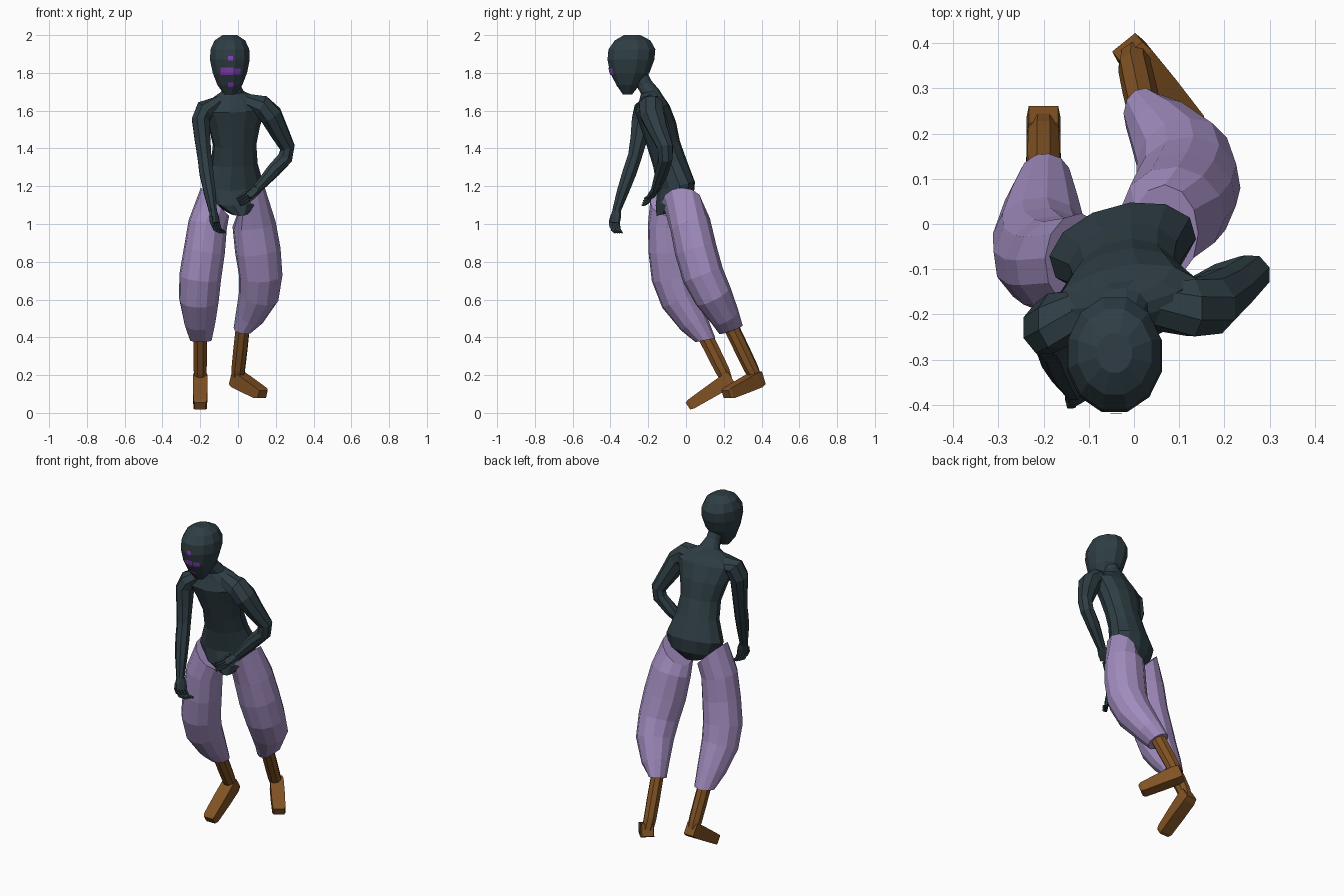
import bpy, math
from mathutils import Vector as V
from mathutils.bvhtree import BVHTree


def mat(name, rgb):
    m = bpy.data.materials.new(name)
    m.diffuse_color = (*rgb, 1)
    return m


DARK = mat("dark slate", (0.028, 0.048, 0.058))
LILAC = mat("lilac cloth", (0.36, 0.265, 0.52))
BROWN = mat("brown leather", (0.22, 0.085, 0.017))
PURPLE = mat("face purple", (0.23, 0.05, 0.47))


def make(name, verts, faces, material):
    me = bpy.data.meshes.new(name)
    me.from_pydata([tuple(v) for v in verts], [], faces)
    me.materials.append(material)
    ob = bpy.data.objects.new(name, me)
    bpy.context.collection.objects.link(ob)
    return ob


def loft(name, rings, material, sides=10, yaw=0, normals={}, phase=0.5):
    """Skin of rings (x, y, z, half width, half depth[, yaw]) along a path."""
    pts = [V(r[:3]) for r in rings]
    n = len(pts)
    verts, faces = [], []
    for i, r in enumerate(rings):
        t = V(normals[i]) if i in normals else pts[min(i + 1, n - 1)] - pts[max(i - 1, 0)]
        t.normalize()
        a = math.radians(r[5] if len(r) > 5 else yaw)
        u = V((math.cos(a), math.sin(a), 0))
        u = (u - t * u.dot(t)).normalized()
        w = t.cross(u)
        for k in range(sides):
            b = 2 * math.pi * (k + phase) / sides
            verts.append(pts[i] + u * r[3] * math.cos(b) + w * r[4] * math.sin(b))
    for i in range(n - 1):
        for k in range(sides):
            j = (k + 1) % sides
            faces.append((i * sides + k, i * sides + j, (i + 1) * sides + j, (i + 1) * sides + k))
    faces.append(tuple(reversed(range(sides))))
    faces.append(tuple(range((n - 1) * sides, n * sides)))
    return make(name, verts, faces, material)


UP = (0, -0.22, 1)
# torso, shoulders and neck
loft("torso", [
    (0.0, -0.08, 1.06, 0.05, 0.08, 16),
    (-0.015, -0.06, 1.12, 0.14, 0.10, 16),
    (-0.025, -0.052, 1.20, 0.167, 0.097, 16),
    (-0.02, -0.085, 1.32, 0.126, 0.088, 13),
    (-0.018, -0.118, 1.42, 0.117, 0.086, 12),
    (-0.02, -0.145, 1.52, 0.14, 0.092, 12),
    (-0.02, -0.178, 1.61, 0.175, 0.088, 12),
    (-0.018, -0.185, 1.665, 0.125, 0.062, 10),
    (-0.028, -0.19, 1.70, 0.06, 0.05, 5),
    (-0.033, -0.22, 1.74, 0.042, 0.042),
    (-0.037, -0.25, 1.80, 0.042, 0.042)], DARK, 12,
    normals={i: UP for i in range(9)})

# head
HX = -0.043
levels = [(1.685, 0.03, -0.335, -0.285), (1.735, 0.068, -0.37, -0.245), (1.80, 0.094, -0.405, -0.19),
          (1.87, 0.109, -0.42, -0.163), (1.925, 0.106, -0.415, -0.158), (1.972, 0.084, -0.38, -0.185),
          (2.0, 0.04, -0.33, -0.24)]
head = loft("head", [(HX, (a + b) / 2, z, w, (b - a) / 2) for z, w, a, b in levels], DARK, 12,
            normals={i: (0, 0, 1) for i in range(7)})

# face marks laid on the front of the head
tree = BVHTree.FromPolygons([v.co for v in head.data.vertices], [p.vertices for p in head.data.polygons])


def mark(name, x0, x1, z0, z1, nx=6, nz=3):
    verts = []
    for j in range(nz + 1):
        for i in range(nx + 1):
            x, z = x0 + (x1 - x0) * i / nx, z0 + (z1 - z0) * j / nz
            hit = tree.ray_cast(V((x, -1, z)), V((0, 1, 0)))[0]
            verts.append(hit - V((0, 0.004, 0)))
    w = nx + 1
    make(name, verts, [(j * w + i, j * w + i + 1, (j + 1) * w + i + 1, (j + 1) * w + i)
                       for j in range(nz) for i in range(nx)], PURPLE)


mark("brow_mark", -0.052, -0.026, 1.865, 1.89)
mark("eye_band", -0.092, -0.025, 1.788, 1.828)
mark("eye_mark", -0.018, 0.012, 1.792, 1.824)
mark("mouth_mark", -0.054, -0.024, 1.725, 1.749)

# arms: one hanging forward, one bent with the hand at the hip
loft("hanging_arm", [
    (-0.10, -0.195, 1.625, 0.05, 0.06), (-0.175, -0.215, 1.605, 0.055, 0.065),
    (-0.198, -0.23, 1.55, 0.05, 0.062), (-0.188, -0.25, 1.45, 0.045, 0.048),
    (-0.178, -0.27, 1.36, 0.04, 0.04), (-0.167, -0.30, 1.27, 0.04, 0.04),
    (-0.15, -0.335, 1.17, 0.034, 0.034), (-0.133, -0.368, 1.07, 0.023, 0.024)], DARK, 8,
    normals={1: (-0.7, -0.1, -0.7)})
loft("bent_arm", [
    (0.04, -0.18, 1.64, 0.05, 0.055), (0.125, -0.185, 1.625, 0.062, 0.068),
    (0.175, -0.178, 1.575, 0.062, 0.068), (0.218, -0.145, 1.49, 0.052, 0.054),
    (0.262, -0.11, 1.405, 0.042, 0.044), (0.25, -0.108, 1.35, 0.043, 0.04),
    (0.19, -0.125, 1.285, 0.038, 0.038), (0.10, -0.16, 1.185, 0.025, 0.025)], DARK, 8,
    normals={4: (0.3, 0.2, -1), 5: (-0.45, 0, -0.8)})


def hand(name, wrist, knuckle, d1, d2, spread, yaw):
    w, k, s = V(wrist), V(knuckle), V(spread)
    loft(name + "_palm", [(*w, 0.023, 0.02), (*((w + k) / 2), 0.034, 0.018), (*k, 0.034, 0.014)],
         DARK, 8, yaw)
    for i in range(4):
        b = k + s * (i - 1.5)
        m = b + V(d1)
        loft(f"{name}_finger_{i + 1}", [(*b, 0.009, 0.009), (*m, 0.009, 0.009),
                                        (*(m + V(d2)), 0.006, 0.006)], DARK, 5, yaw)
    b = (w + k) / 2 - s * 1.6
    loft(name + "_thumb", [(*b, 0.011, 0.011), (*(b + (k - w) * 0.4 - s * 0.4), 0.009, 0.009),
                           (*(b + (k - w) * 0.8), 0.006, 0.006)], DARK, 5, yaw)


hand("hanging_hand", (-0.133, -0.366, 1.075), (-0.12, -0.378, 1.005), (0.012, 0.006, -0.035),
     (0.03, 0.015, -0.015), (0.01, 0.012, 0.0), 50)
hand("bent_hand", (0.105, -0.158, 1.19), (0.05, -0.185, 1.145), (-0.025, -0.02, -0.018),
     (-0.022, -0.02, -0.01), (0.006, -0.004, -0.012), -30)

# baggy trouser legs, cut high at the outer hip
loft("forward_trouser_leg", [
    (-0.122, -0.083, 1.117, 0.106, 0.107), (-0.160, -0.094, 1.0, 0.104, 0.108),
    (-0.178, -0.09, 0.86, 0.11, 0.11), (-0.20, -0.072, 0.72, 0.112, 0.112),
    (-0.207, -0.033, 0.60, 0.106, 0.103), (-0.203, 0.04, 0.48, 0.084, 0.08),
    (-0.197, 0.103, 0.385, 0.058, 0.054)], LILAC, 12, 8,
    normals={0: (-0.7, 0, -0.7), 6: (0, 0.2, -1)})
loft("rear_trouser_leg", [
    (0.067, -0.02, 1.117, 0.106, 0.107), (0.085, 0.022, 1.0, 0.116, 0.109),
    (0.105, 0.052, 0.86, 0.122, 0.112), (0.12, 0.09, 0.73, 0.116, 0.111),
    (0.11, 0.143, 0.62, 0.107, 0.103), (0.062, 0.205, 0.51, 0.078, 0.08),
    (0.025, 0.238, 0.44, 0.048, 0.067)], LILAC, 12, 10,
    normals={0: (0.7, 0, -0.7), 6: (-0.15, 0.35, -1)})


# boots: narrow shaft with a boxy tapering foot pitched toe down
def boot(name, top, ankle, heel, toe, yaw):
    t, a, h, e = V(top), V(ankle), V(heel), V(toe)
    loft(name + "_shaft", [(*t, 0.037, 0.043), (*t.lerp(a, 0.6), 0.038, 0.042), (*a, 0.037, 0.04),
                           (*h.lerp(e, 0.1), 0.034, 0.03)], BROWN, 8, yaw)
    loft(name + "_foot", [(*h, 0.046, 0.05), (*h.lerp(e, 0.12), 0.053, 0.058),
                          (*h.lerp(e, 0.5), 0.054, 0.05), (*h.lerp(e, 0.93), 0.051, 0.04),
                          (*e, 0.041, 0.03)], BROWN, 4, yaw)


boot("forward_boot", (-0.2, 0.095, 0.42), (-0.2, 0.195, 0.22), (-0.2, 0.242, 0.185), (-0.2, 0.01, 0.036), 0)
boot("rear_boot", (0.027, 0.232, 0.47), (0.002, 0.345, 0.235), (-0.015, 0.392, 0.185), (0.13, 0.212, 0.098), 39)
